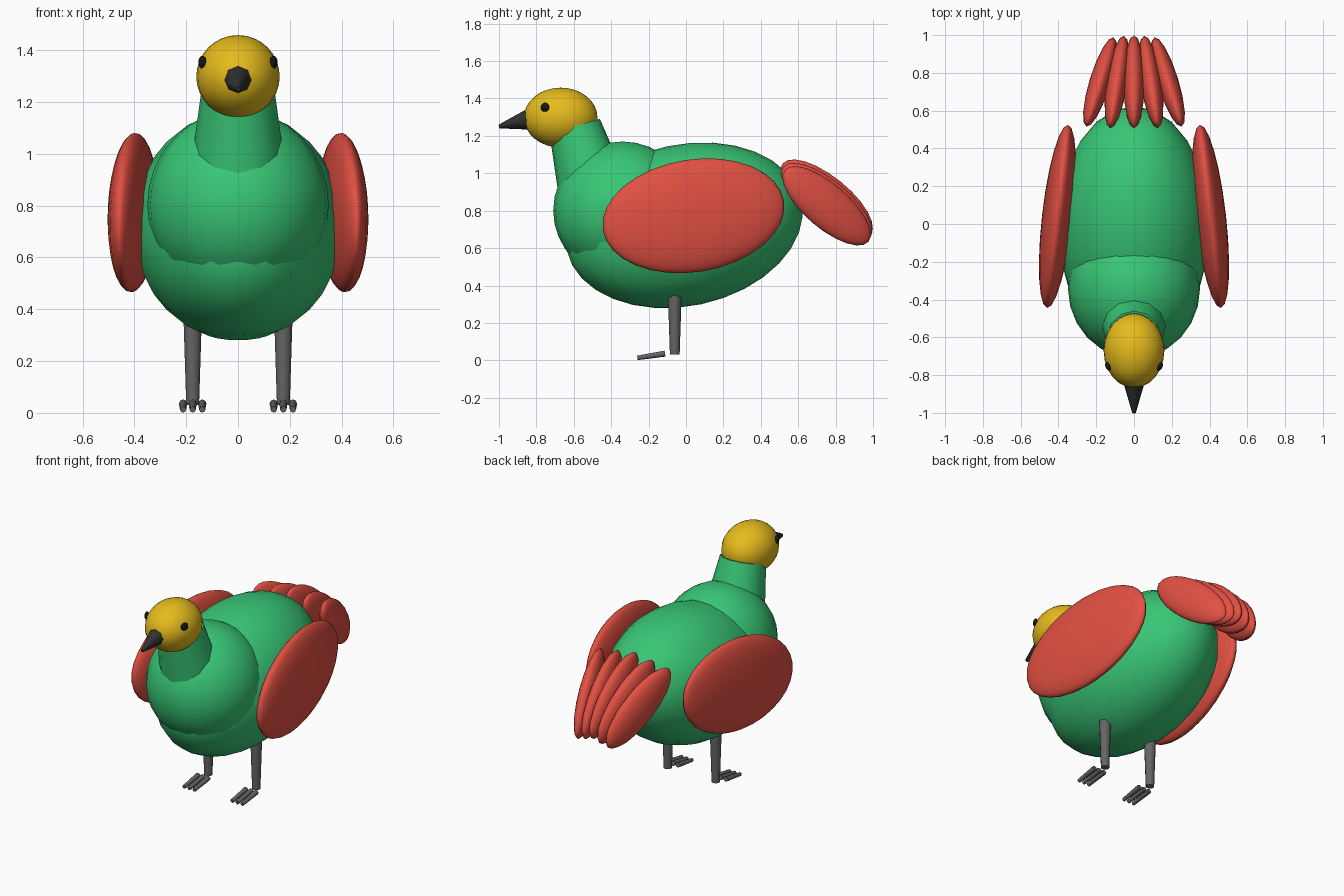
import bpy
from math import radians
from mathutils import Vector

if "Cube" in bpy.data.objects:
    bpy.data.objects.remove(bpy.data.objects["Cube"])


def material(name, r, g, b):
    m = bpy.data.materials.new(name)
    m.diffuse_color = (r, g, b, 1)
    m.use_nodes = True
    m.node_tree.nodes["Principled BSDF"].inputs["Base Color"].default_value = m.diffuse_color
    return m


GREEN = material("green", 0.04, 0.57, 0.18)
RED = material("red", 0.76, 0.08, 0.055)
YELLOW = material("yellow", 0.79, 0.50, 0.012)
DARK = material("dark", 0.03, 0.03, 0.032)
BLACK = material("black", 0.008, 0.008, 0.008)
GREY = material("grey", 0.13, 0.13, 0.135)


def finish(name, mat):
    ob = bpy.context.object
    ob.name = name
    ob.data.materials.append(mat)
    bpy.ops.object.shade_smooth_by_angle(angle=radians(50))
    return ob


def ellipsoid(name, mat, centre, radii, pitch=0, yaw=0, segs=24, rings=16):
    bpy.ops.mesh.primitive_uv_sphere_add(
        segments=segs, ring_count=rings, radius=1, location=centre,
        rotation=(radians(pitch), 0, radians(yaw)))
    bpy.context.object.scale = radii
    return finish(name, mat)


def cone(name, mat, start, end, r1, r2, sides):
    a, b = Vector(start), Vector(end)
    bpy.ops.mesh.primitive_cone_add(
        vertices=sides, radius1=r1, radius2=r2, depth=(b - a).length,
        location=(a + b) / 2,
        rotation=(b - a).to_track_quat('Z', 'Y').to_euler())
    return finish(name, mat)


# Body, breast, neck and head
ellipsoid("body", GREEN, (0, -0.01, 0.722), (0.405, 0.642, 0.432), pitch=12)
ellipsoid("breast", GREEN, (0, -0.34, 0.802), (0.35, 0.37, 0.368))
cone("neck", GREEN, (0, -0.483, 0.86), (0, -0.595, 1.252), 0.195, 0.14, 12)
ellipsoid("head", YELLOW, (0, -0.67, 1.298), (0.161, 0.197, 0.16))
cone("beak", DARK, (0, -0.84, 1.288), (0, -1.0, 1.25), 0.056, 0.01, 8)

# Paired parts
for s, side in ((1, "right"), (-1, "left")):
    ellipsoid(f"{side}_eye", BLACK, (s * 0.137, -0.754, 1.353),
              (0.014, 0.025, 0.025), yaw=s * -23, segs=12, rings=8)
    ellipsoid(f"{side}_wing", RED, (s * 0.405, 0.04, 0.773),
              (0.082, 0.494, 0.301), pitch=9, yaw=s * 6.5)
    cone(f"{side}_leg", GREY, (s * 0.175, -0.06, 0.03),
         (s * 0.175, -0.06, 0.45), 0.026, 0.040, 10)
    for i in (-1, 0, 1):
        x = s * 0.175 + i * 0.037
        cone(f"{side}_toe_{i + 2}", GREY, (x, -0.112, 0.036),
             (x, -0.26, 0.013), 0.016, 0.012, 8)

# Tail feathers, tips drawing together
for i in range(-2, 3):
    ellipsoid(f"tail_feather_{i + 3}", RED,
              (i * 0.09, 0.752, 0.862 - abs(i) * 0.018),
              (0.056, 0.303, 0.12), pitch=-39, yaw=i * 8.5,
              segs=16, rings=12)
